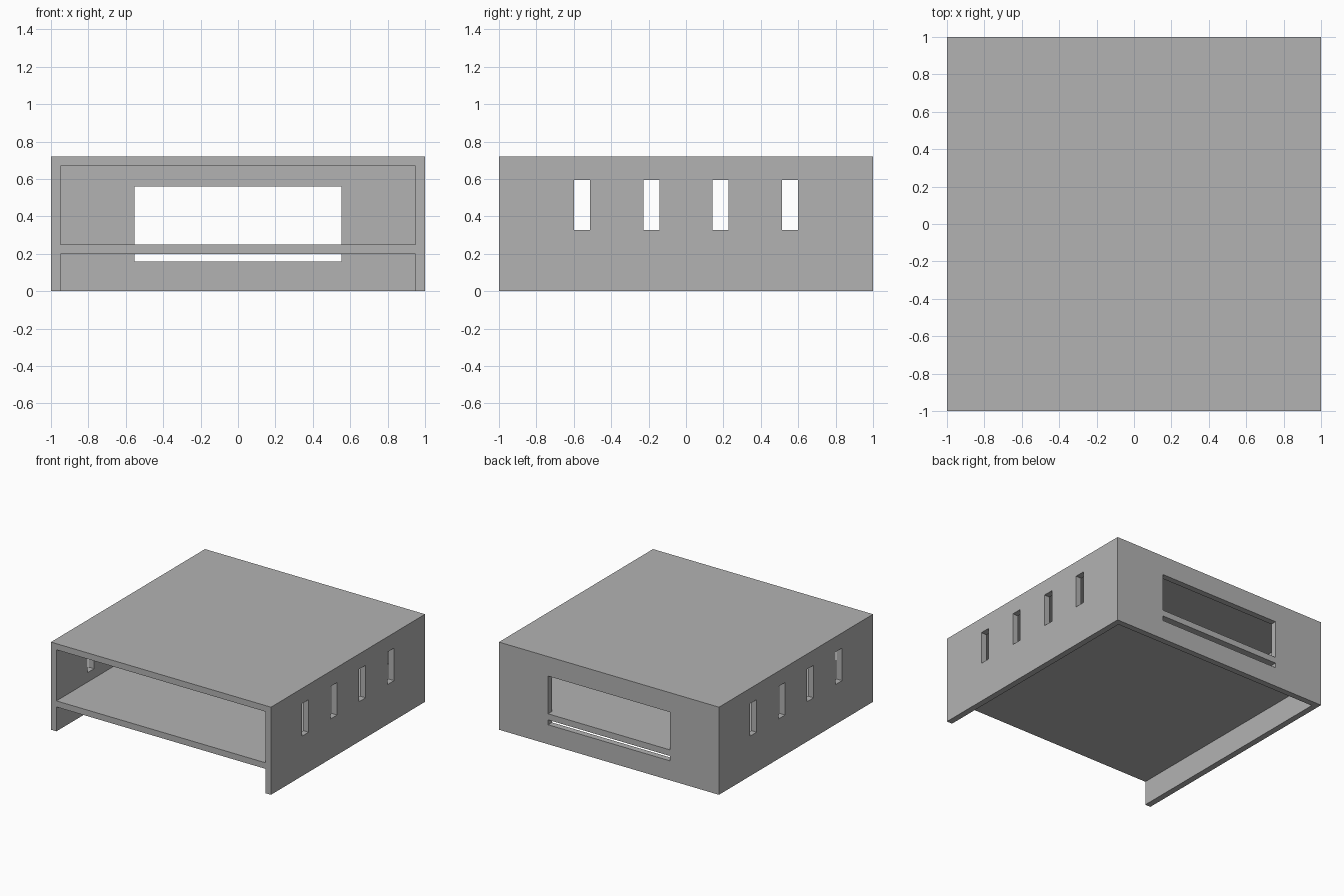
import bpy
from mathutils import Vector

default = bpy.data.objects.get("Cube")
if default:
    bpy.data.objects.remove(default, do_unlink=True)

WALL = 0.05
HEIGHT = 0.72
SHELF_BOTTOM, SHELF_TOP = 0.20, 0.25

grey = bpy.data.materials.new("plain grey")
grey.use_nodes = True
colour = (0.45, 0.45, 0.45, 1)
grey.diffuse_color = colour
grey.node_tree.nodes["Principled BSDF"].inputs["Base Color"].default_value = colour


def box(name, low, high):
    """Box between two opposite corners."""
    low, high = Vector(low), Vector(high)
    bpy.ops.mesh.primitive_cube_add(size=1, location=(low + high) / 2)
    obj = bpy.context.object
    obj.name = name
    obj.scale = high - low
    bpy.ops.object.transform_apply(location=True, rotation=False, scale=True)
    obj.data.materials.append(grey)
    return obj


def cut(target, low, high):
    """Remove a box-shaped opening from the target."""
    cutter = box("cutter", low, high)
    cutter.hide_render = True
    mod = target.modifiers.new("opening", "BOOLEAN")
    mod.operation = "DIFFERENCE"
    mod.solver = "EXACT"
    mod.object = cutter
    bpy.context.view_layer.objects.active = target
    bpy.ops.object.modifier_apply(modifier=mod.name)
    bpy.data.objects.remove(cutter, do_unlink=True)


# Outer case
case = box("shelf_case", (-1, -1, 0), (1, 1, HEIGHT))
inner = 1 - WALL

# Upper bay above the shelf and lower bay open at the bottom, both open in front
cut(case, (-inner, -1.2, SHELF_TOP), (inner, inner, HEIGHT - WALL))
cut(case, (-inner, -1.2, -0.2), (inner, inner, SHELF_BOTTOM))

# Back window, split by the shelf into a tall opening and a narrow slot
for bottom, top in ((SHELF_TOP, 0.56), (0.16, SHELF_BOTTOM)):
    cut(case, (-0.553, 0.9, bottom), (0.553, 1.2, top))

# Row of vent slots through both side walls
for y in (-0.555, -0.185, 0.185, 0.555):
    cut(case, (-1.2, y - 0.043, 0.328), (1.2, y + 0.043, 0.595))
